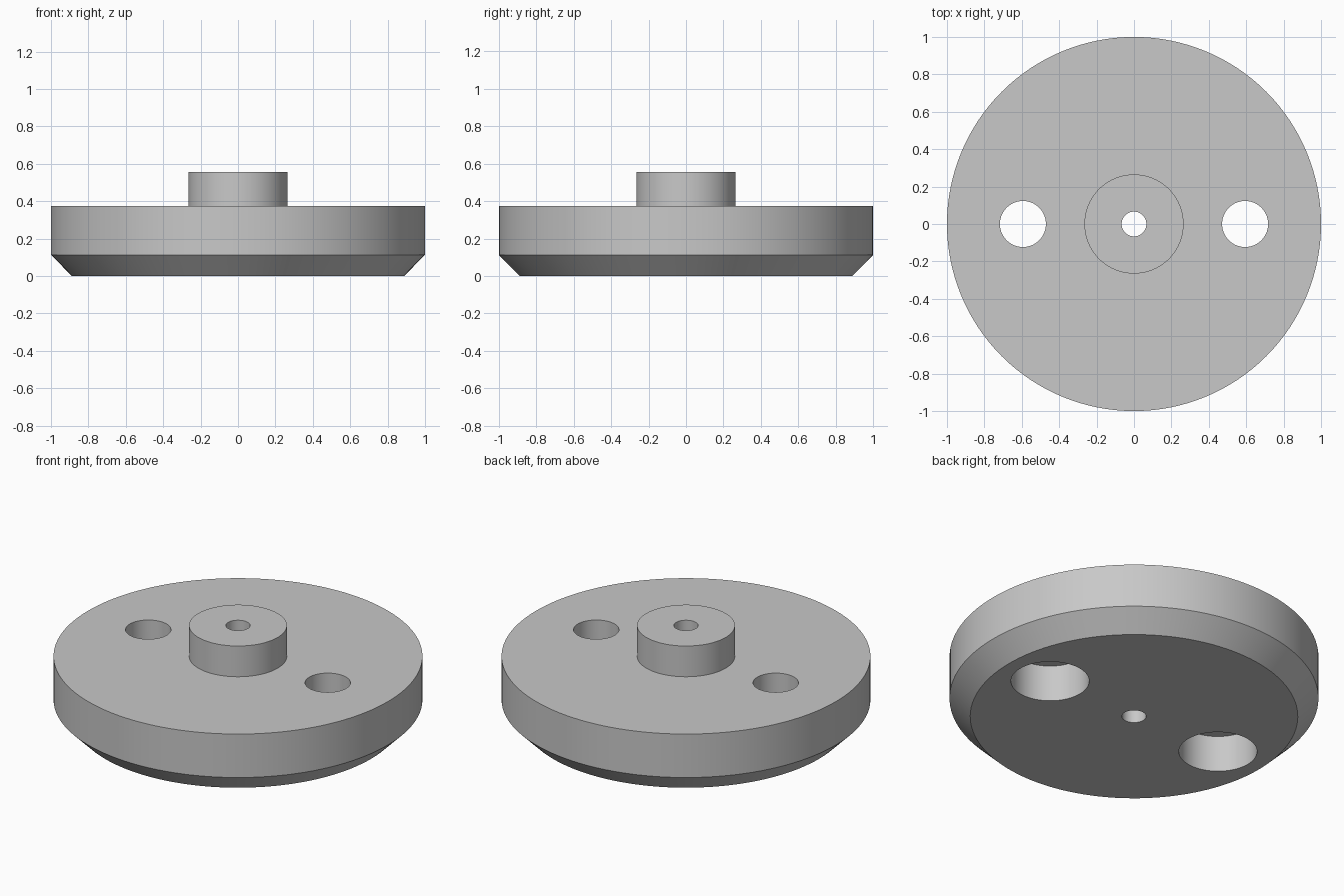
import bpy
import bmesh
import math

cube = bpy.data.objects.get("Cube")
if cube:
    bpy.data.objects.remove(cube, do_unlink=True)

SIDES = 128
HOLE_X = 0.594
BOLT_RADIUS = 0.123
COUNTERBORE_RADIUS = 0.212
COUNTERBORE_DEPTH = 0.217

# Material
grey = bpy.data.materials.new("plain grey")
grey.use_nodes = True
grey.diffuse_color = (0.58, 0.58, 0.58, 1)
grey.node_tree.nodes["Principled BSDF"].inputs["Base Color"].default_value = grey.diffuse_color


def lathe(name, profile, x=0.0):
    """Spin a closed (radius, height) profile around a vertical axis."""
    bm = bmesh.new()
    rings = []
    for radius, z in profile:
        if radius == 0:
            rings.append([bm.verts.new((0, 0, z))] * SIDES)
            continue
        angles = [math.tau * i / SIDES for i in range(SIDES)]
        rings.append([bm.verts.new((radius * math.cos(a), radius * math.sin(a), z)) for a in angles])
    for low, high in zip(rings, rings[1:] + rings[:1]):
        for i in range(SIDES):
            j = (i + 1) % SIDES
            corners = list(dict.fromkeys((low[i], low[j], high[j], high[i])))
            if len(corners) > 2:
                bm.faces.new(corners)
    bmesh.ops.recalc_face_normals(bm, faces=bm.faces)
    mesh = bpy.data.meshes.new(name)
    bm.to_mesh(mesh)
    bm.free()
    mesh.materials.append(grey)
    obj = bpy.data.objects.new(name, mesh)
    obj.location.x = x
    bpy.context.collection.objects.link(obj)
    return obj


# Chamfered disc with raised hub and central bore
disc = lathe("hub_disc", [
    (0.066, 0), (0.888, 0), (1, 0.113), (1, 0.373),
    (0.265, 0.373), (0.265, 0.557), (0.066, 0.557)])

# Counterbored bolt holes, wider at the underside
for side, x in (("left", HOLE_X), ("right", -HOLE_X)):
    cutter = lathe(side + "_hole_cutter", [
        (0, -0.1), (COUNTERBORE_RADIUS, -0.1), (COUNTERBORE_RADIUS, COUNTERBORE_DEPTH),
        (BOLT_RADIUS, COUNTERBORE_DEPTH), (BOLT_RADIUS, 0.5), (0, 0.5)], x)
    cutter.hide_render = True
    cut = disc.modifiers.new(side + "_hole", "BOOLEAN")
    cut.operation = "DIFFERENCE"
    cut.solver = "EXACT"
    cut.object = cutter
    bpy.ops.object.select_all(action="DESELECT")
    disc.select_set(True)
    bpy.context.view_layer.objects.active = disc
    bpy.ops.object.modifier_apply(modifier=cut.name)
    bpy.data.objects.remove(cutter, do_unlink=True)

# Smooth round walls with crisp rims
bpy.ops.object.shade_smooth_by_angle(angle=math.radians(30))
